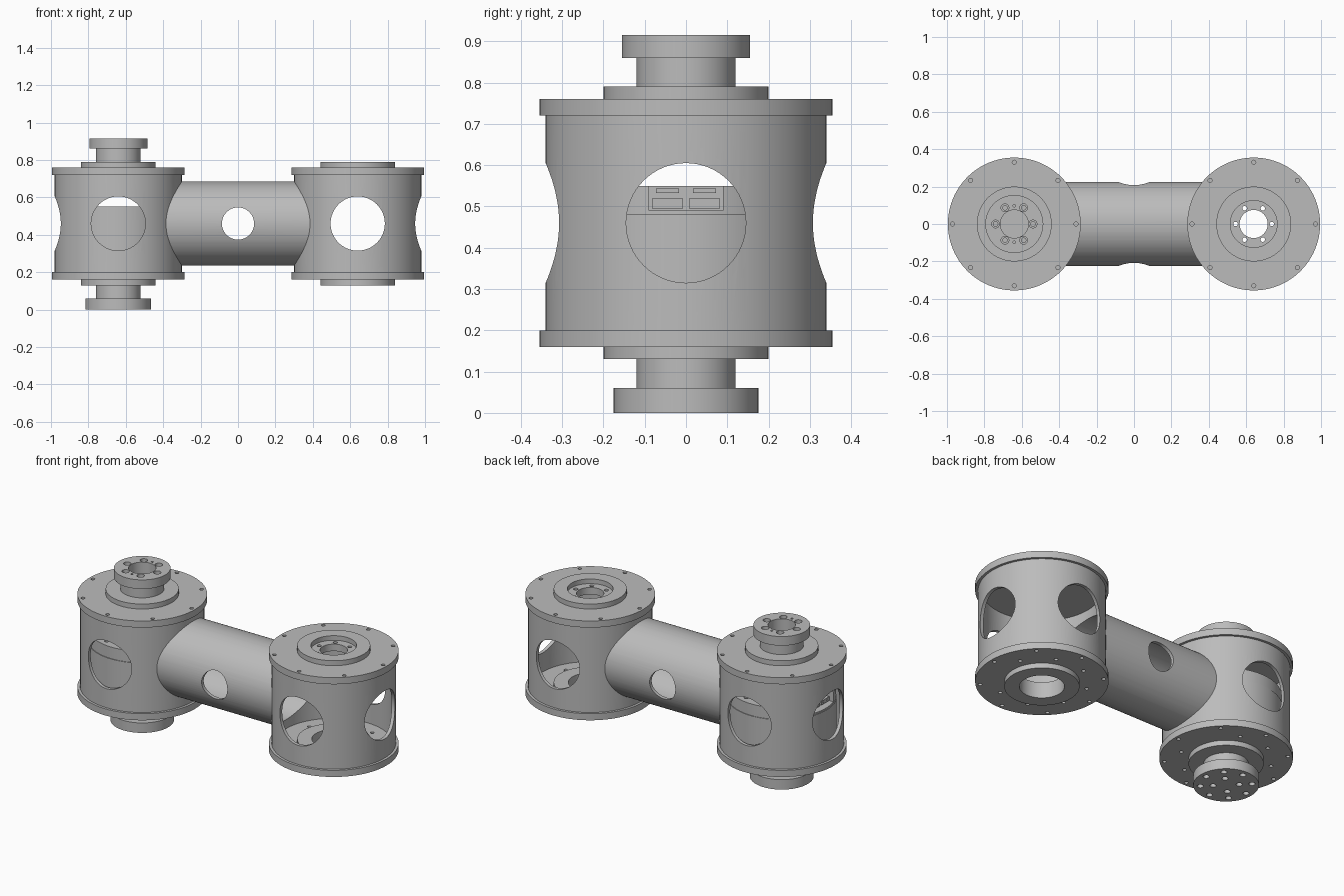
import bpy, bmesh, math
from mathutils import Matrix, Vector

cube = bpy.data.objects.get("Cube")
if cube:
    bpy.data.objects.remove(cube, do_unlink=True)

grey = bpy.data.materials.new("machined grey")
grey.use_nodes = True
COLOUR = (0.5, 0.5, 0.5, 1)
grey.diffuse_color = COLOUR
grey.node_tree.nodes["Principled BSDF"].inputs["Base Color"].default_value = COLOUR

DRUM_X, MID_Z = 0.64, 0.46
parts = []


def make_object(name, bm):
    mesh = bpy.data.meshes.new(name)
    bm.to_mesh(mesh)
    bm.free()
    mesh.materials.append(grey)
    obj = bpy.data.objects.new(name, mesh)
    bpy.context.scene.collection.objects.link(obj)
    return obj


def lathe(name, profile, matrix):
    """Revolve a profile of (radius, height) points about the local z axis."""
    bm = bmesh.new()
    verts = [bm.verts.new((r, 0, z)) for r, z in profile]
    edges = [bm.edges.new(pair) for pair in zip(verts, verts[1:])]
    if profile[0][0] > 0:
        edges.append(bm.edges.new((verts[-1], verts[0])))
    bmesh.ops.spin(bm, geom=verts + edges, cent=(0, 0, 0), axis=(0, 0, 1),
                   angle=math.tau, steps=96, use_duplicate=False)
    bmesh.ops.remove_doubles(bm, verts=bm.verts[:], dist=0.0001)
    bmesh.ops.recalc_face_normals(bm, faces=bm.faces[:])
    bm.transform(matrix)
    obj = make_object(name, bm)
    parts.append(obj)
    return obj


def rod(bm, start, end, radius, sides=24):
    start, end = Vector(start), Vector(end)
    axis = end - start
    turn = axis.to_track_quat('Z', 'Y').to_matrix().to_4x4()
    bmesh.ops.create_cone(bm, cap_ends=True, segments=sides, radius1=radius, radius2=radius,
                          depth=axis.length, matrix=Matrix.Translation((start + end) / 2) @ turn)


def block(bm, centre, size):
    bmesh.ops.create_cube(bm, size=1, matrix=Matrix.Translation(centre) @ Matrix.Diagonal((*size, 1)))


def cut(obj, bm):
    """Subtract the cutter mesh, bake the result and drop the cutter."""
    cutter = make_object("cutter", bm)
    cutter.hide_render = True
    mod = obj.modifiers.new("cut", 'BOOLEAN')
    mod.operation, mod.solver, mod.object = 'DIFFERENCE', 'EXACT', cutter
    bpy.context.view_layer.update()
    graph = bpy.context.evaluated_depsgraph_get()
    baked = bpy.data.meshes.new_from_object(obj.evaluated_get(graph))
    obj.modifiers.clear()
    obj.data = baked
    bpy.data.objects.remove(cutter, do_unlink=True)


def cut_rod(obj, start, end, radius, sides=64):
    bm = bmesh.new()
    rod(bm, start, end, radius, sides)
    cut(obj, bm)


def bolt_circle(obj, x, count, ring, radius, low, high, phase=0.0):
    bm = bmesh.new()
    for i in range(count):
        a = phase + math.tau * i / count
        px, py = x + ring * math.cos(a), ring * math.sin(a)
        rod(bm, (px, py, low), (px, py, high), radius, 16)
    cut(obj, bm)


def at(x):
    return Matrix.Translation((x, 0, 0))


# Drum walls with round windows and an opening into the connecting tube
for side, label in ((-1, "right"), (1, "left")):
    x = side * DRUM_X
    wall = lathe(label + "_drum_wall", [(.32, .2), (.34, .2), (.34, .72), (.32, .72)], at(x))
    cut_rod(wall, (x, -.5, MID_Z), (x, .5, MID_Z), .145)
    cut_rod(wall, (x, 0, MID_Z), (x + side * .5, 0, MID_Z), .145)
    cut_rod(wall, (x, 0, MID_Z), (x - side * .5, 0, MID_Z), .205)

# Connecting tube with saddle ends and a cross hole
tube = lathe("connecting_tube", [(.205, -.43), (.225, -.43), (.225, .43), (.205, .43)],
             Matrix.Translation((0, 0, MID_Z)) @ Matrix.Rotation(math.pi / 2, 4, 'Y'))
for x in (-DRUM_X, DRUM_X):
    cut_rod(tube, (x, 0, 0), (x, 0, 1), .33, 96)
cut_rod(tube, (0, -.5, MID_Z), (0, .5, MID_Z), .086)

# Open bearing flanges on the left drum
left_top = lathe("left_top_flange", [
    (.075, .72), (.355, .72), (.355, .76), (.2, .76), (.2, .79),
    (.125, .79), (.125, .762), (.075, .762)], at(DRUM_X))
bolt_circle(left_top, DRUM_X, 6, .097, .012, .6, .9)
left_bottom = lathe("left_bottom_flange", [
    (.12, .13), (.2, .13), (.2, .16), (.355, .16), (.355, .2),
    (.2, .2), (.2, .225), (.12, .225)], at(DRUM_X))

# Closed flanges on the right drum
right_top = lathe("right_top_flange", [
    (0, .72), (.355, .72), (.355, .76), (.2, .76), (.2, .79), (0, .79)], at(-DRUM_X))
right_bottom = lathe("right_bottom_flange", [
    (0, .13), (.2, .13), (.2, .16), (.355, .16), (.355, .2), (0, .2)], at(-DRUM_X))

# Flange bolt holes
for flange, x in ((left_top, DRUM_X), (right_top, -DRUM_X)):
    bolt_circle(flange, x, 8, .33, .011, .735, .8)
for flange, x in ((left_bottom, DRUM_X), (right_bottom, -DRUM_X)):
    bolt_circle(flange, x, 8, .33, .011, .1, .185)
    bolt_circle(flange, x, 8, .25, .011, .1, .3, math.pi / 8)

# Upper output hub with counterbored bolt holes and pin holes
hub = lathe("upper_hub", [
    (0, .78), (.12, .78), (.12, .86), (.155, .86), (.155, .915),
    (.075, .915), (.075, .83), (0, .83)], at(-DRUM_X))
bolt_circle(hub, -DRUM_X, 6, .1, .021, .89, 1)
bolt_circle(hub, -DRUM_X, 6, .1, .012, .87, .9)
bolt_circle(hub, -DRUM_X, 2, .097, .007, .89, 1, math.pi / 2)

# Lower mounting hub with bolt pattern
foot = lathe("lower_hub", [
    (0, 0), (.175, 0), (.175, .06), (.12, .06), (.12, .14), (0, .14)], at(-DRUM_X))
bolt_circle(foot, -DRUM_X, 8, .138, .017, -.1, .03)
bolt_circle(foot, -DRUM_X, 4, .07, .017, -.1, .03, math.pi / 4)

# Motor inside the right drum, with a notched cap
lathe("motor_body", [(0, .2), (.3, .2), (.3, .48), (0, .48)], at(-DRUM_X))
cap = lathe("motor_cap", [(0, .48), (.296, .48), (.296, .55), (0, .55)], at(-DRUM_X))
notch = bmesh.new()
for side in (-1, 1):
    block(notch, (-DRUM_X + side * .3, 0, .53), (.16, .18, .08))
cut(cap, notch)
bolt_circle(cap, -DRUM_X, 12, .255, .012, .52, .6, math.pi / 12)

# Connector sockets in the motor notches
sockets = bmesh.new()
for side in (-1, 1):
    for y in (-.045, .045):
        block(sockets, (-DRUM_X + side * .235, y, .507), (.05, .075, .024))
        block(sockets, (-DRUM_X + side * .225, y, .538), (.03, .055, .012))
        for dy in (-.018, .018):
            x = -DRUM_X + side * .255
            rod(sockets, (x, y + dy, .507), (x + side * .008, y + dy, .507), .007, 12)
parts.append(make_object("connector_sockets", sockets))

# Smooth the round surfaces, keep machined edges crisp
bpy.ops.object.select_all(action='DESELECT')
for obj in parts:
    obj.select_set(True)
bpy.context.view_layer.objects.active = parts[0]
bpy.ops.object.shade_smooth_by_angle(angle=math.radians(30))
